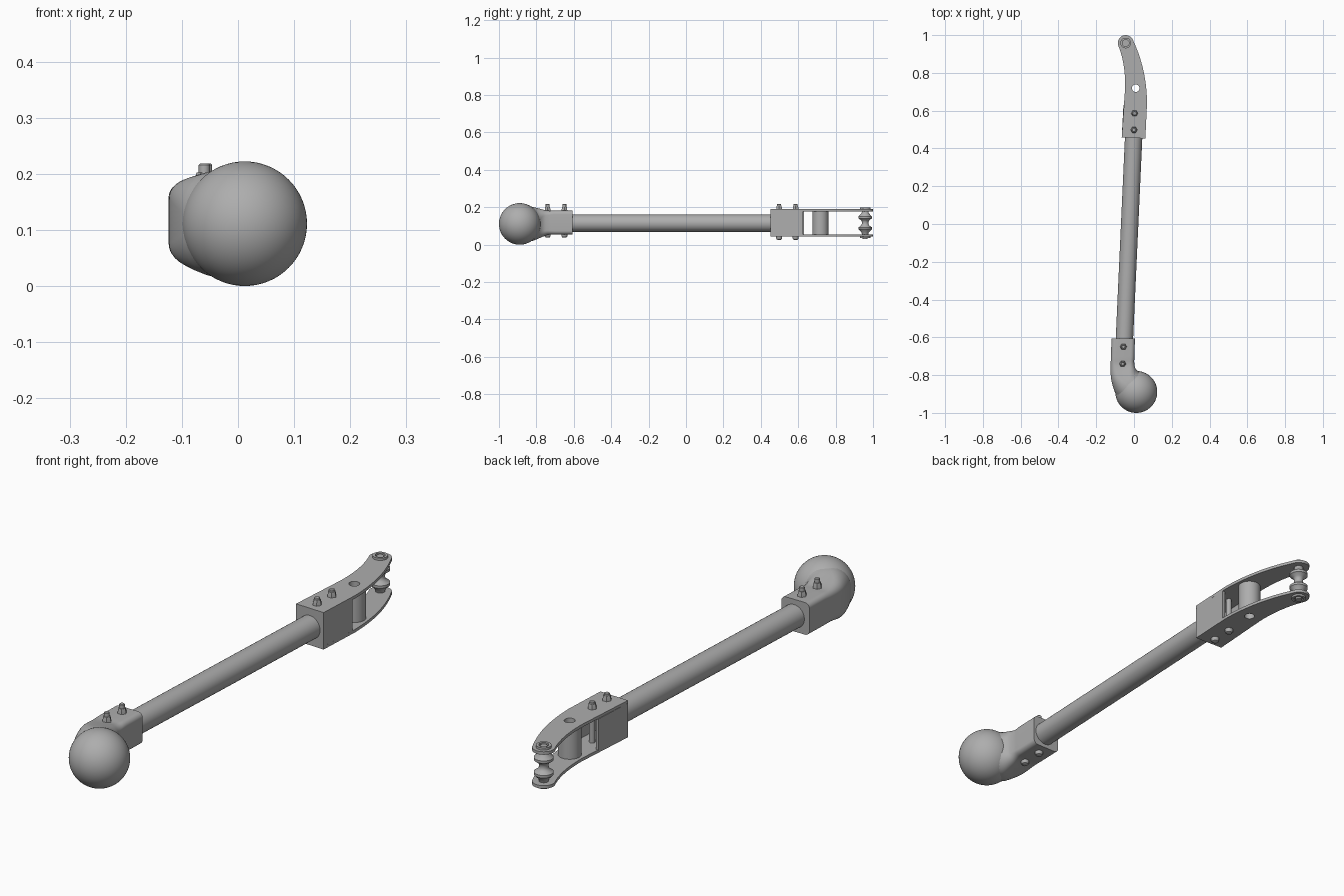
import bpy, bmesh, math
from mathutils import Vector, Matrix
from mathutils.geometry import interpolate_bezier

if "Cube" in bpy.data.objects:
    bpy.data.objects.remove(bpy.data.objects["Cube"])

grey = bpy.data.materials.new("satin grey")
grey.use_nodes = True
grey.diffuse_color = (0.42, 0.42, 0.42, 1)
grey.node_tree.nodes["Principled BSDF"].inputs["Base Color"].default_value = (0.42, 0.42, 0.42, 1)


def finish(name, mesh, angle=35):
    """Link a mesh as a named part with sharp-edged smooth shading."""
    mesh.materials.clear()
    mesh.materials.append(grey)
    ob = bpy.data.objects.new(name, mesh)
    bpy.context.scene.collection.objects.link(ob)
    bpy.ops.object.select_all(action='DESELECT')
    bpy.context.view_layer.objects.active = ob
    ob.select_set(True)
    bpy.ops.object.shade_smooth_by_angle(angle=math.radians(angle))
    return ob


def from_bm(name, bm, angle=35):
    bmesh.ops.recalc_face_normals(bm, faces=bm.faces)
    mesh = bpy.data.meshes.new(name)
    bm.to_mesh(mesh)
    bm.free()
    return finish(name, mesh, angle)


def circle(cx, cy, r, n=40):
    return [(cx + r * math.cos(2 * math.pi * i / n), cy + r * math.sin(2 * math.pi * i / n)) for i in range(n)]


def slab(name, loops, z0, z1):
    """Extrude a flat outline with optional holes between two heights."""
    cu = bpy.data.curves.new(name, 'CURVE')
    cu.dimensions, cu.fill_mode, cu.extrude = '2D', 'BOTH', (z1 - z0) / 2
    for pts in loops:
        sp = cu.splines.new('POLY')
        sp.points.add(len(pts) - 1)
        for p, (x, y) in zip(sp.points, pts):
            p.co = (x, y, 0, 1)
        sp.use_cyclic_u = True
    tmp = bpy.data.objects.new(name + "_curve", cu)
    mesh = bpy.data.meshes.new_from_object(tmp)
    bpy.data.objects.remove(tmp)
    mesh.transform(Matrix.Translation((0, 0, (z0 + z1) / 2)))
    bm = bmesh.new()
    bm.from_mesh(mesh)
    bmesh.ops.remove_doubles(bm, verts=bm.verts, dist=1e-5)
    return from_bm(name, bm)


def loft(name, rings, angle=35):
    """Skin a list of equal-length rings and cap both ends."""
    bm = bmesh.new()
    rows = [[bm.verts.new(p) for p in ring] for ring in rings]
    n = len(rows[0])
    for a, b in zip(rows, rows[1:]):
        for i in range(n):
            bm.faces.new((a[i], a[(i + 1) % n], b[(i + 1) % n], b[i]))
    bm.faces.new(rows[0])
    bm.faces.new(rows[-1])
    return from_bm(name, bm, angle)


def lathe(name, x, y, profile, n=32):
    """Turn a (radius, height) profile about a vertical axis."""
    return loft(name, [[(px, py, z) for px, py in circle(x, y, r, n)] for r, z in profile])


# Ball knob
bm = bmesh.new()
bmesh.ops.create_uvsphere(bm, u_segments=64, v_segments=32, radius=0.111,
                          matrix=Matrix.Translation((0.012, -0.889, 0.111)))
from_bm("ball_knob", bm)


# Neck: rounded rectangular sections bending and swelling into the ball
def section(cx, cy, cz, turn, hw, hh, corner):
    t = math.radians(turn)
    pts = []
    for k, (sx, sz) in enumerate(((1, 1), (-1, 1), (-1, -1), (1, -1))):
        for j in range(9):
            a = math.radians(90 * k + j * 11.25)
            u = sx * (hw - corner) + corner * math.cos(a)
            w = sz * (hh - corner) + corner * math.sin(a)
            pts.append(Vector((cx + u * math.cos(t), cy + u * math.sin(t), cz + w)))
    return pts


keys = [section(-0.057, -0.607, 0.118, 0, 0.062, 0.064, 0.02),
        section(-0.060, -0.700, 0.118, 0, 0.062, 0.064, 0.02),
        section(-0.061, -0.745, 0.117, 6, 0.063, 0.065, 0.025),
        section(-0.056, -0.795, 0.114, 25, 0.071, 0.078, 0.04),
        section(-0.034, -0.843, 0.111, 42, 0.085, 0.094, 0.075),
        section(0.002, -0.878, 0.111, 45, 0.098, 0.100, 0.095)]
rings = [keys[0]]
for i in range(1, len(keys) - 2):
    for s in range(6):
        f = s / 6
        ring = []
        for p0, p1, p2, p3 in zip(*keys[i - 1:i + 3]):
            ring.append(p1 + 0.5 * f * (p2 - p0 + f * (2 * p0 - 5 * p1 + 4 * p2 - p3
                                                      + f * (3 * (p1 - p2) + p3 - p0))))
        rings.append(ring)
rings += keys[-2:]
loft("neck_socket", rings, 40)

# Long rod
a, b = Vector((-0.054, -0.68, 0.115)), Vector((0.0, 0.5, 0.115))
bm = bmesh.new()
turn = (b - a).to_track_quat('Z', 'Y').to_matrix().to_4x4()
bmesh.ops.create_cone(bm, cap_ends=True, segments=48, radius1=0.046, radius2=0.046,
                      depth=(b - a).length, matrix=Matrix.Translation((a + b) / 2) @ turn)
from_bm("rod", bm)

# Clevis block, open toward the back
slab("clevis_block", [[(-0.065, 0.458), (0.060, 0.453), (0.068, 0.625), (0.056, 0.625),
                       (0.051, 0.500), (-0.050, 0.504), (-0.044, 0.630), (-0.056, 0.630)]], 0.054, 0.179)


# Curved fork plates with pin and spacer holes
def bend(p, c, q):
    p, c, q = (Vector((*v, 0)) for v in (p, c, q))
    return [(v.x, v.y) for v in interpolate_bezier(p, p.lerp(c, 2 / 3), q.lerp(c, 2 / 3), q, 16)]


PIN, SPACER = (-0.044, 0.958), (0.009, 0.719)
tip = [(PIN[0] + 0.042 * math.cos(math.radians(d)), PIN[1] + 0.042 * math.sin(math.radians(d)))
       for d in range(15, 196, 12)]
outline = ([(-0.065, 0.458), (0.060, 0.453)] + bend((0.069, 0.64), (0.067, 0.82), tip[0]) + tip[1:-1]
           + bend(tip[-1], (-0.044, 0.85), (-0.047, 0.72)))
for name, z0, z1 in (("fork_plate_top", 0.178, 0.190), ("fork_plate_bottom", 0.043, 0.055)):
    slab(name, [outline, circle(*SPACER, 0.02)], z0, z1)

# Tubular spacer
slab("spacer_tube", [circle(*SPACER, 0.043), circle(*SPACER, 0.02)], 0.054, 0.179)

# Waisted pin between the fork tips, with washers outside
half = [(0.016, 0.069), (0.019, 0.052), (0.036, 0.034), (0.036, 0.024), (0.022, 0.014), (0.018, 0.006)]
lathe("waisted_pin", *PIN, [(r, 0.1165 + h) for r, h in half] + [(r, 0.1165 - h) for r, h in reversed(half)])
for name, z0, z1 in (("pin_washer_top", 0.189, 0.199), ("pin_washer_bottom", 0.035, 0.044)):
    slab(name, [circle(*PIN, 0.028), circle(*PIN, 0.018)], z0, z1)
    lathe(name + "_core", *PIN, [(0.013, z0 - 0.004), (0.013, z1 - 0.003)])

# Through bolts: round head below, hex nut and stud end above
bolts = (("neck_bolt_front", -0.060, -0.740, 0.182, 0.055, 0.010),
         ("neck_bolt_back", -0.056, -0.650, 0.182, 0.055, 0.010),
         ("clevis_bolt_front", 0.000, 0.498, 0.190, 0.043, 0.011),
         ("clevis_bolt_back", 0.003, 0.586, 0.190, 0.043, 0.011))
for name, x, y, top, low, stud in bolts:
    end = top + (0.036 if top < 0.185 else 0.028)
    lathe(name + "_shank", x, y, [(stud, low), (stud, end - 0.002), (stud - 0.002, end)], 20)
    lathe(name + "_nut", x, y, [(0.018, top - 0.002), (0.017, top + 0.008), (0.014, top + 0.020)], 6)
    lathe(name + "_head", x, y, [(0.016, low + 0.003), (0.016, low - 0.009),
                                 (0.013, low - 0.015), (0.006, low - 0.018)], 24)
